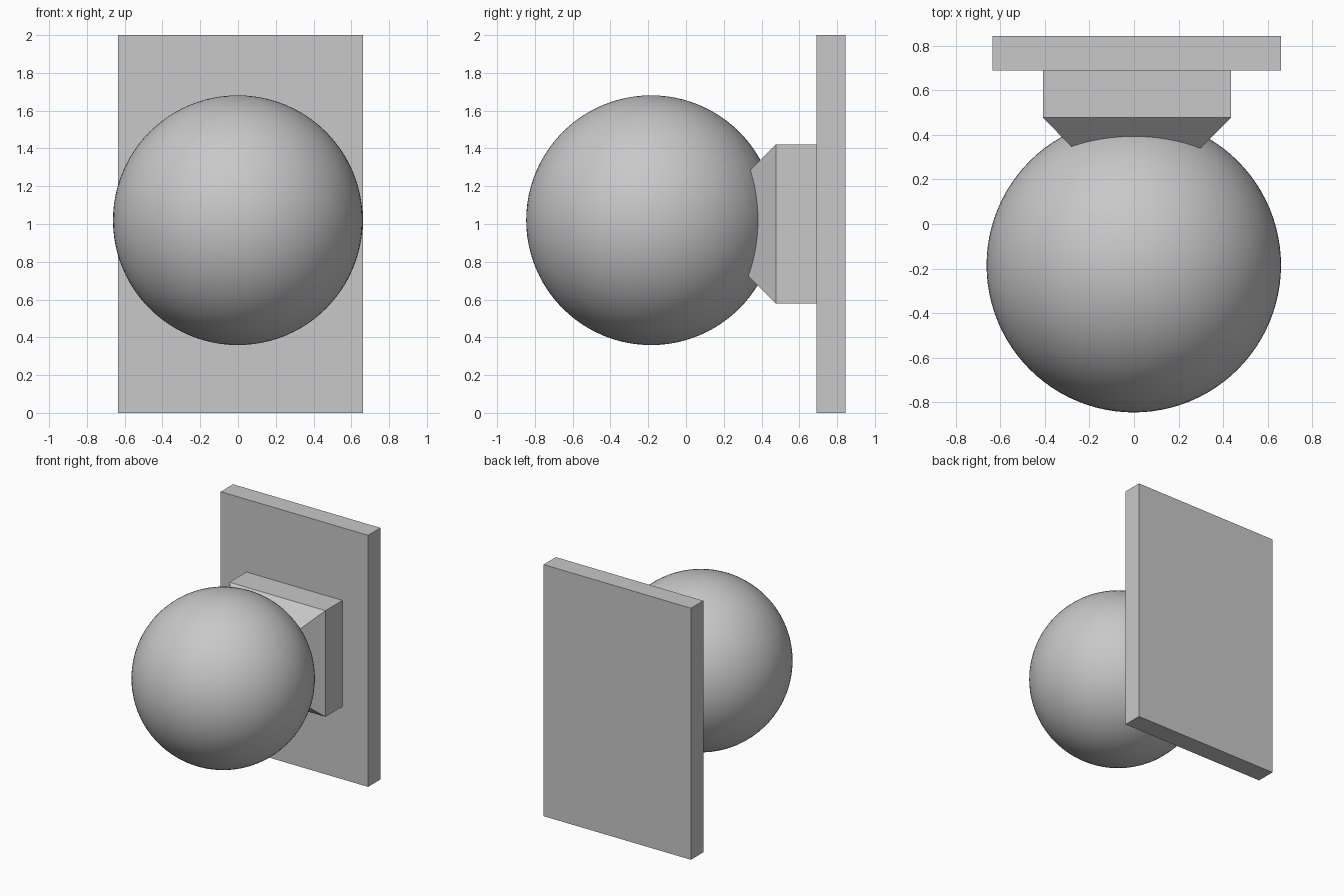
import bpy
import bmesh

cube = bpy.data.objects.get("Cube")
if cube:
    bpy.data.objects.remove(cube, do_unlink=True)

# Single grey material
GREY = (0.58, 0.58, 0.58, 1.0)
grey = bpy.data.materials.new("plain grey")
grey.use_nodes = True
grey.diffuse_color = GREY
grey.node_tree.nodes["Principled BSDF"].inputs["Base Color"].default_value = GREY


def finish(name, bm):
    """Turn a bmesh into a named, coloured object."""
    bmesh.ops.recalc_face_normals(bm, faces=bm.faces)
    mesh = bpy.data.meshes.new(name)
    bm.to_mesh(mesh)
    bm.free()
    mesh.materials.append(grey)
    obj = bpy.data.objects.new(name, mesh)
    bpy.context.collection.objects.link(obj)
    return obj


def rect_loft(name, centre, sections):
    """Loft rectangles (y, half width, half height) along y and cap the ends."""
    cx, cz = centre
    corners = ((-1, -1), (1, -1), (1, 1), (-1, 1))
    bm = bmesh.new()
    rings = [[bm.verts.new((cx + sx * w, y, cz + sz * h)) for sx, sz in corners]
             for y, w, h in sections]
    for a, b in zip(rings, rings[1:]):
        for i in range(4):
            j = (i + 1) % 4
            bm.faces.new((a[i], a[j], b[j], b[i]))
    bm.faces.new(rings[0])
    bm.faces.new(rings[-1])
    return finish(name, bm)


# Upright wall plate
rect_loft("back_plate", (0.013, 1.0), [(0.69, 0.648, 1.0), (0.845, 0.648, 1.0)])

# Square mount with its front tapering at 45 degrees into the ball
rect_loft("tapered_mount", (0.013, 1.0),
          [(0.28, 0.227, 0.227), (0.477, 0.422, 0.422), (0.69, 0.422, 0.422)])

# Smooth ball
bm = bmesh.new()
bmesh.ops.create_uvsphere(bm, u_segments=96, v_segments=48, radius=0.661)
for face in bm.faces:
    face.smooth = True
ball = finish("ball", bm)
ball.location = (-0.001, -0.185, 1.02)
